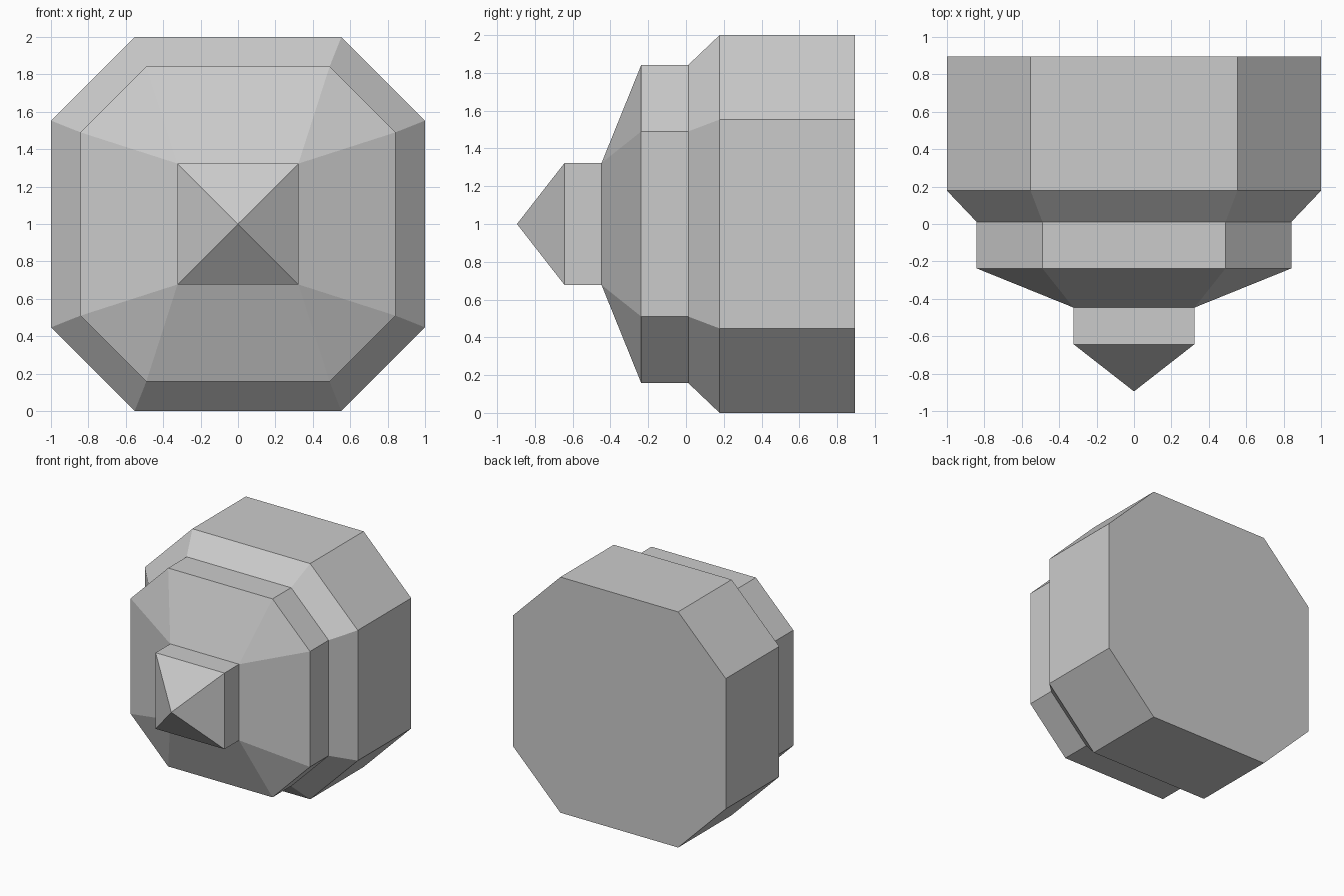
import bpy
import bmesh

if "Cube" in bpy.data.objects:
    bpy.data.objects.remove(bpy.data.objects["Cube"])

# Stepped profile, back to front: (y, half width, half length of the flat sides).
# Equal half values give a square ring, zero gives the point.
PROFILE = [
    (0.895, 1.0, 0.553),     # octagonal back block
    (0.178, 1.0, 0.553),
    (0.012, 0.842, 0.49),    # collar
    (-0.237, 0.842, 0.49),
    (-0.447, 0.323, 0.323),  # square stem
    (-0.643, 0.323, 0.323),
    (-0.895, 0.0, 0.0),      # tip
]
CENTRE_Z = 1.0


def ring(bm, y, h, c):
    """Eight-sided ring in the xz plane."""
    pts = [(c, -h), (h, -c), (h, c), (c, h), (-c, h), (-h, c), (-h, -c), (-c, -h)]
    return [bm.verts.new((x, y, CENTRE_Z + z)) for x, z in pts]


# Loft the rings into one closed body
bm = bmesh.new()
rings = [ring(bm, *p) for p in PROFILE]
bm.faces.new(rings[0])
for a, b in zip(rings, rings[1:]):
    for i in range(8):
        j = (i + 1) % 8
        bm.faces.new((a[i], a[j], b[j], b[i]))

# Collapse doubled points of the square rings and the tip
bmesh.ops.remove_doubles(bm, verts=bm.verts[:], dist=0.0001)
bmesh.ops.recalc_face_normals(bm, faces=bm.faces[:])

mesh = bpy.data.meshes.new("stepped_spike_body")
bm.to_mesh(mesh)
bm.free()
body = bpy.data.objects.new("stepped_spike_body", mesh)
bpy.context.collection.objects.link(body)
